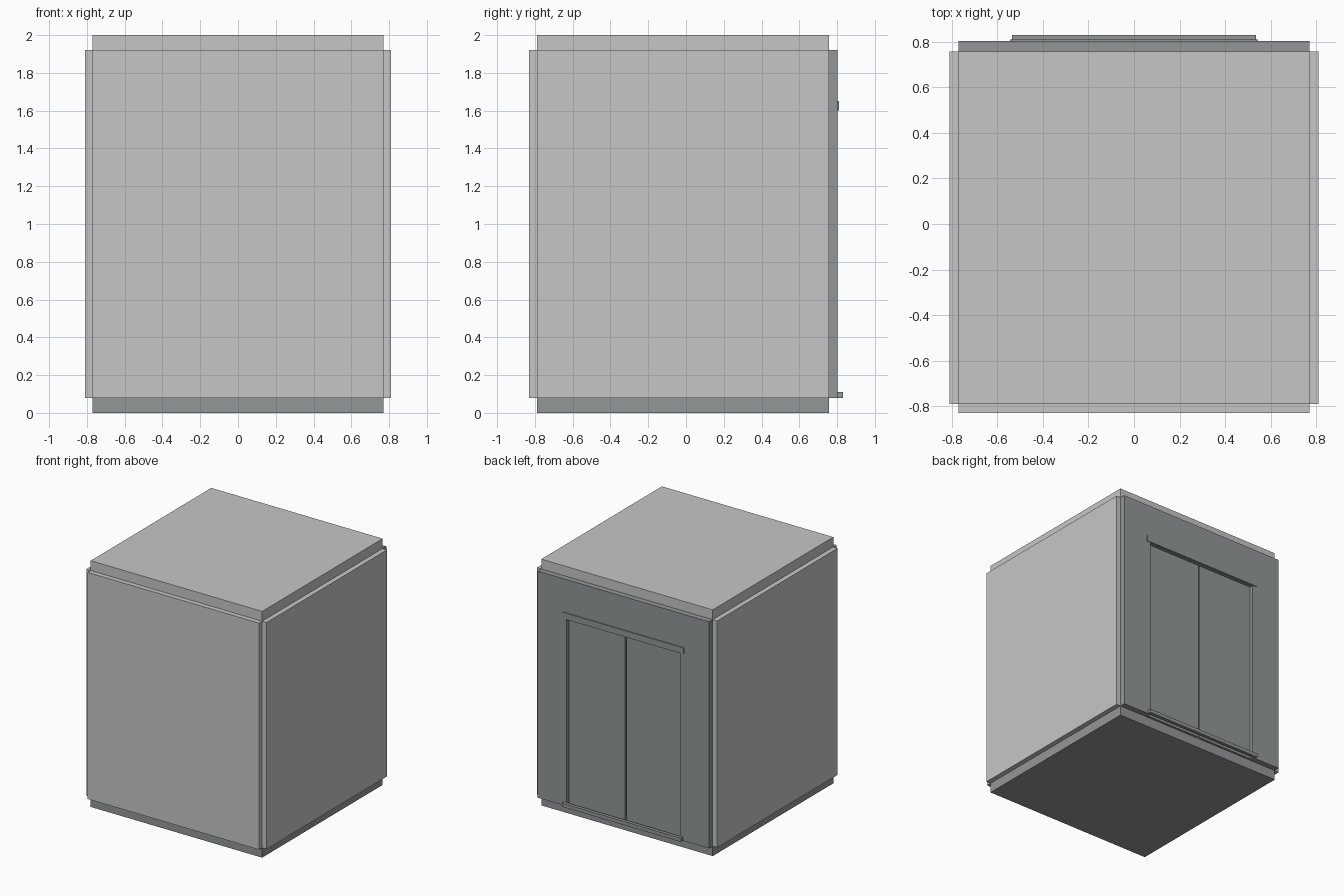
import bpy

if "Cube" in bpy.data.objects:
    bpy.data.objects.remove(bpy.data.objects["Cube"])


def material(name, rgb):
    m = bpy.data.materials.new(name)
    m.diffuse_color = (*rgb, 1)
    m.use_nodes = True
    m.node_tree.nodes["Principled BSDF"].inputs["Base Color"].default_value = m.diffuse_color
    return m


LIGHT = material("light grey panel", (0.56, 0.575, 0.565))
DARK = material("dark grey metal", (0.29, 0.313, 0.31))


def box(name, x, y, z, mat):
    """Axis-aligned box from (min, max) ranges."""
    v = [(a, b, c) for a in x for b in y for c in z]
    f = [(0, 1, 3, 2), (4, 6, 7, 5), (0, 4, 5, 1), (2, 3, 7, 6), (0, 2, 6, 4), (1, 5, 7, 3)]
    me = bpy.data.meshes.new(name)
    me.from_pydata(v, [], f)
    me.materials.append(mat)
    ob = bpy.data.objects.new(name, me)
    bpy.context.collection.objects.link(ob)
    return ob


W, Z0, Z1 = 0.77, 0.08, 1.92       # half width, wall bottom and top
Y0, Y1, YB = -0.79, 0.757, 0.803   # cabin front, cabin back, outer back face
DOOR, HEAD = 0.51, 1.595           # half opening width, opening top

# Floor and ceiling slabs
box("floor_slab", (-W, W), (Y0, Y1), (0, Z0), DARK)
box("ceiling_slab", (-W, W), (Y0, Y1), (Z1, 2), LIGHT)

# Wall panels
box("front_wall", (-W, W), (-0.83, Y0), (Z0, Z1), LIGHT)
box("right_wall", (W, 0.81), (Y0, Y1), (Z0, Z1), LIGHT)
box("left_wall", (-0.81, -W), (Y0, Y1), (Z0, Z1), LIGHT)

# Door wall with a central opening, as one outline
outline = [(-W, Z0), (-DOOR, Z0), (-DOOR, HEAD), (DOOR, HEAD),
           (DOOR, Z0), (W, Z0), (W, Z1), (-W, Z1)]
n = len(outline)
verts = [(x, y, z) for y in (Y1, YB) for x, z in outline]
faces = [tuple(range(n)), tuple(range(2 * n - 1, n - 1, -1))]
faces += [(i, i + n, (i + 1) % n + n, (i + 1) % n) for i in range(n)]
me = bpy.data.meshes.new("door_wall")
me.from_pydata(verts, [], faces)
me.materials.append(DARK)
bpy.context.collection.objects.link(bpy.data.objects.new("door_wall", me))

# Sliding door leaves with a narrow gap between them
for name, s in (("left_door", -1), ("right_door", 1)):
    box(name, sorted((s * 0.006, s * DOOR)), (Y1, 0.775), (Z0, HEAD), DARK)

# Door header strip and projecting sill
box("door_header", (-0.545, 0.545), (YB, 0.81), (1.6, 1.65), DARK)
box("door_sill", (-0.535, 0.535), (YB, 0.83), (Z0, 0.11), DARK)
